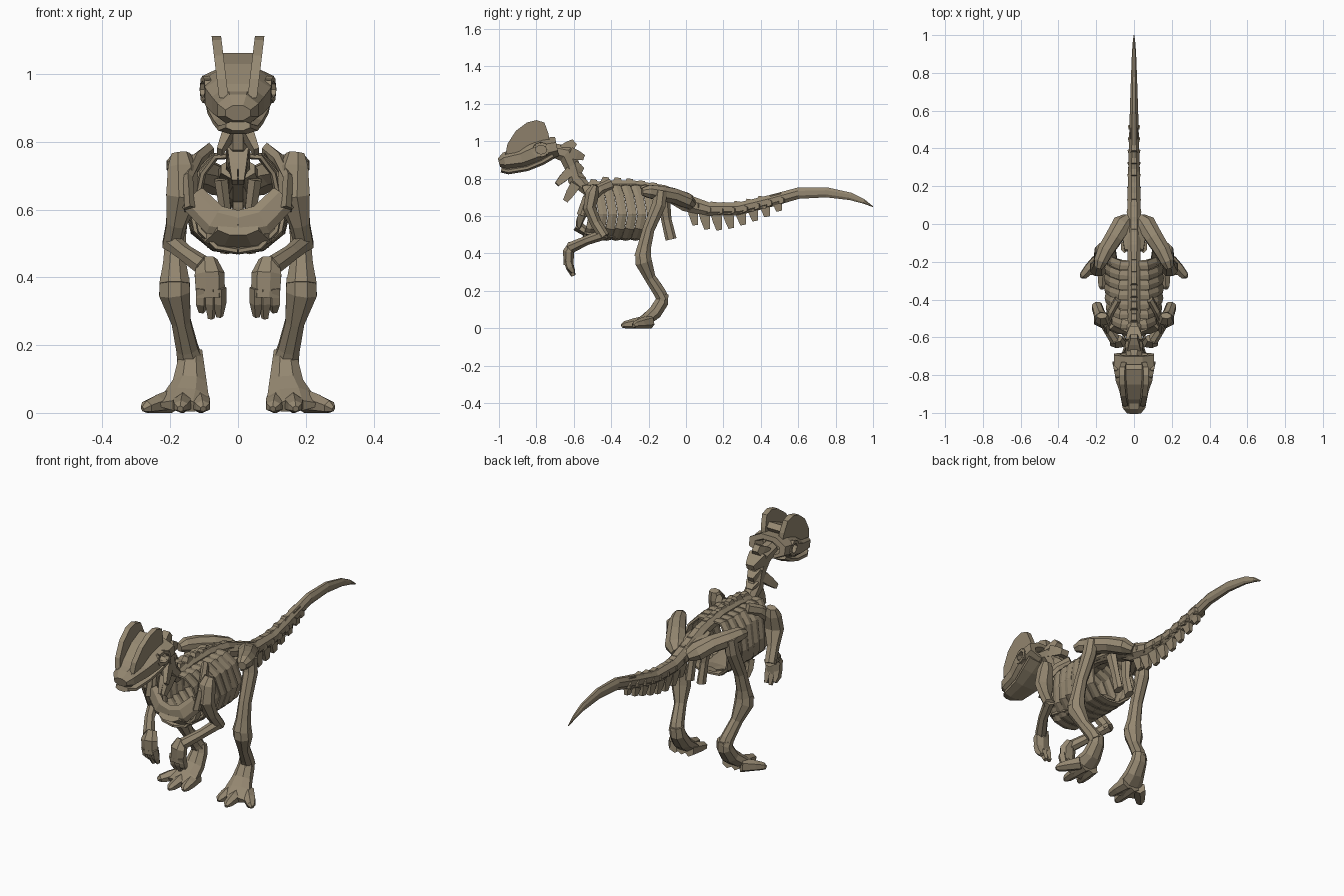
import bpy, bmesh, math
from mathutils import Vector

bone = bpy.data.materials.new("bone brown")
bone.diffuse_color = (0.30, 0.245, 0.165, 1)


def finish(name, bm, mirror=False):
    bmesh.ops.recalc_face_normals(bm, faces=bm.faces)
    me = bpy.data.meshes.new(name)
    bm.to_mesh(me)
    bm.free()
    me.materials.append(bone)
    ob = bpy.data.objects.new(name, me)
    bpy.context.collection.objects.link(ob)
    if mirror:
        ob.modifiers.new("mirror", 'MIRROR')
    return ob


def add_loft(bm, pts, n=8, ref=(1, 0, 0)):
    """Faceted tube; each station is x, y, z, half width along ref, half depth."""
    rings, ref = [], Vector(ref)
    k = 1 / math.cos(math.pi / n)
    for i, (x, y, z, w, h) in enumerate(pts):
        a, b = pts[max(i - 1, 0)], pts[min(i + 1, len(pts) - 1)]
        t = (Vector(b[:3]) - Vector(a[:3])).normalized()
        s = (ref - t * ref.dot(t)).normalized()
        u = t.cross(s)
        ring = []
        for j in range(n):
            an = math.tau * (j + 0.5) / n
            p = Vector((x, y, z)) + s * (w * k * math.cos(an)) + u * (h * k * math.sin(an))
            p.z = max(p.z, 0)
            ring.append(bm.verts.new(p))
        rings.append(ring)
    for r, q in zip(rings, rings[1:]):
        for j in range(n):
            bm.faces.new((r[j], r[(j + 1) % n], q[(j + 1) % n], q[j]))
    bm.faces.new(rings[0])
    bm.faces.new(rings[-1])


def loft(name, pts, n=8, ref=(1, 0, 0), mirror=True):
    bm = bmesh.new()
    add_loft(bm, pts, n, ref)
    return finish(name, bm, mirror)


def plate(name, prof, x0, lean, half, mirror):
    """Side profile (y, z) given thickness in x, leaning outwards with height."""
    bm = bmesh.new()
    sides = [[bm.verts.new((x0 + (z - 0.93) * lean + d, y, z)) for y, z in prof]
             for d in (-half, half)]
    for s in sides:
        bm.faces.new(s)
    for i in range(len(prof)):
        j = (i + 1) % len(prof)
        bm.faces.new((sides[0][i], sides[0][j], sides[1][j], sides[1][i]))
    return finish(name, bm, mirror)


def spikes(name, rows, mirror=False):
    """Tapered blocks: root y, z, tip y, z, half width, half length, x root, x tip."""
    bm = bmesh.new()
    for y, z, ty, tz, w, l, x0, x1 in rows:
        add_loft(bm, [(x0, y, z, w, l), ((x0 + x1) / 2, (y + ty) / 2, (z + tz) / 2, w * .8, l * .85),
                      (x1, ty, tz, w * .5, l * .5)], 4)
    return finish(name, bm, mirror)


def interp(table, y):
    for (a, za), (b, zb) in zip(table, table[1:]):
        if a <= y <= b:
            return za + (zb - za) * (y - a) / (b - a)
    return table[-1][1]


# Skull with eye sockets and a hollow back
skull = loft("skull", [(0, y, (b + t) / 2, w, (t - b) / 2) for y, b, t, w in (
    (-1.0, .862, .908, .037), (-.97, .846, .94, .06), (-.88, .85, .968, .077),
    (-.82, .868, 1.0, .097), (-.75, .90, 1.02, .107), (-.69, .92, 1.025, .106))], mirror=False)
bm = bmesh.new()
add_loft(bm, [(-.2, -.775, .955, .036, .026), (-.065, -.775, .955, .03, .022)], 8, (0, 1, 0))
add_loft(bm, [(.065, -.775, .955, .03, .022), (.2, -.775, .955, .036, .026)], 8, (0, 1, 0))
add_loft(bm, [(0, -.73, .965, .05, .025), (0, -.65, .97, .095, .042)])
cutter = finish("skull_cutter", bm)
cutter.hide_render = True
cutter.hide_set(True)
mod = skull.modifiers.new("sockets", 'BOOLEAN')
mod.operation, mod.object = 'DIFFERENCE', cutter
loft("lower_jaw", [(0, -.988, .848, .036, .015), (0, -.95, .84, .058, .017),
                   (0, -.85, .857, .072, .017), (0, -.77, .89, .09, .018),
                   (0, -.71, .925, .097, .018)], mirror=False)

# Twin head crests and the web between them
plate("head_crest", [(-.965, .93), (-.955, .985), (-.91, 1.055), (-.85, 1.10), (-.80, 1.113),
                     (-.757, 1.10), (-.735, 1.04), (-.725, .97)], .042, .12, .014, True)
plate("crest_web", [(-.975, .92), (-.93, .97), (-.85, 1.03), (-.77, 1.062), (-.745, 1.04),
                    (-.78, .98)], 0, 0, .045, False)
# Brow ridges around the sockets
bm = bmesh.new()
for k in range(8):
    a, b = (math.tau * q / 8 for q in (k, k + 1))
    add_loft(bm, [(.095 + .008 * math.cos(c), -.775 + .04 * math.cos(c), .955 + .032 * math.sin(c),
                   .01, .008) for c in (a, b)], 4)
finish("eye_ridge", bm, True)

# Neck, back and tail core
loft("spine", [(0, -.72, .955, .04, .035), (0, -.64, .935, .045, .05), (0, -.61, .87, .036, .042),
               (0, -.59, .80, .036, .044), (0, -.53, .745, .036, .036), (0, -.42, .76, .032, .03),
               (0, -.28, .76, .032, .03), (0, -.12, .73, .036, .036), (0, 0, .67, .037, .046),
               (0, .12, .637, .035, .036), (0, .28, .638, .031, .034), (0, .45, .68, .026, .032),
               (0, .60, .722, .022, .03), (0, .75, .727, .017, .027), (0, .88, .705, .012, .02),
               (0, .95, .678, .008, .012), (0, 1.0, .65, .002, .002)], mirror=False)

# Neck spines behind and neck ribs in front
spikes("neck_spine", [(-.65, .95, -.595, .997, .035, .035, 0, 0), (-.62, .94, -.545, .912, .045, .03, 0, 0),
                      (-.60, .87, -.55, .845, .035, .028, 0, 0), (-.58, .81, -.54, .79, .035, .028, 0, 0)])
spikes("neck_rib", [(-.62, .84, -.69, .77, .016, .026, .02, .055),
                    (-.59, .77, -.645, .68, .016, .028, .015, .01)], True)

# Spines along the back, and chevrons under the tail
top = [(-.52, .79), (-.42, .81), (-.3, .80), (-.15, .775), (0, .722), (.1, .679), (.2, .672),
       (.3, .681), (.45, .717), (.6, .75)]
spikes("back_spine", [(y, interp(top, y) - .06, y + .008, interp(top, y + .008), .026, .032, 0, 0)
                      for y in (-.50 + .064 * i for i in range(15))])
low = [(.03, .57), (.07, .532), (.2, .523), (.3, .55), (.42, .59), (.55, .65)]
spikes("tail_chevron", [(y, interp(low, y) + .10, y + .02, interp(low, y + .02), .018, .03, 0, 0)
                        for y in (.03 + .064 * i for i in range(8))])
spikes("tail_side_process", [(y, interp(top, y) - .045, y + .02, interp(top, y) - .045,
                              .014, .02, .015, .036 - .02 * y) for y in (.05 + .065 * i for i in range(8))], True)

# Rib cage
bm = bmesh.new()
for i in range(7):
    y = -.53 + .052 * i
    s = (.86, .96, 1, 1.02, 1.02, 1, .94)[i]
    add_loft(bm, [(x * s, y + .035 * math.sin((.755 - z) * 11.4), z, .0245, .009)
                  for x, z in ((.012, .76), (.075, .757), (.12, .71), (.145, .61),
                               (.128, .535), (.07, .487), (0, .478))], 6, (0, 1, 0))
finish("rib", bm, True)
loft("breastbone", [(0, -.585, .55, .06, .03), (0, -.53, .513, .10, .025), (0, -.42, .494, .09, .016),
                    (0, -.27, .488, .07, .011), (0, -.2, .50, .04, .01)], mirror=False)
loft("collar_plate", [(0, -.575, .555, .012, .036), (.07, -.57, .57, .013, .04),
                      (.135, -.54, .635, .016, .036)], 6, (0, 1, 0))
loft("shoulder_blade", [(.142, -.545, .60, .016, .035), (.148, -.52, .69, .015, .03),
                        (.12, -.46, .745, .016, .024), (.085, -.40, .77, .016, .026)], 6)

# Arms
loft("upper_arm", [(.17, -.485, .765, .026, .016), (.167, -.50, .725, .04, .034),
                   (.162, -.515, .64, .05, .032), (.182, -.48, .56, .029, .028),
                   (.197, -.435, .49, .027, .026)], 7)
loft("forearm", [(.198, -.43, .505, .026, .027), (.155, -.53, .47, .023, .023),
                 (.098, -.618, .43, .027, .028)], 7)
loft("hand", [(.092, -.605, .45, .028, .022), (.086, -.628, .41, .042, .028),
              (.083, -.628, .34, .04, .024)], 7)
for i, x in enumerate((.055, .08, .107)):
    loft("finger", [(x, -.632, .37, .017, .02), (x, -.62, .325, .017, .019),
                    (x, -.602, (.285, .28, .30)[i], .009, .01)], 5)

# Hips
loft("hip_blade", [(.03, .03, .665, .03, .025), (.06, 0, .685, .052, .04), (.105, -.07, .71, .046, .04),
                   (.15, -.14, .722, .042, .04), (.178, -.2, .732, .035, .034), (.188, -.235, .73, .02, .02)])
loft("sacrum", [(0, -.14, .72, .05, .03), (0, -.04, .69, .065, .035), (0, .035, .66, .05, .035)], mirror=False)
loft("lower_hip_bone", [(.05, -.12, .69, .02, .03), (.035, -.105, .58, .016, .024),
                        (.035, -.08, .475, .018, .026)], 6)

# Legs
loft("thigh_bone", [(.17, -.135, .735, .03, .034), (.175, -.145, .66, .034, .037),
                    (.183, -.20, .53, .03, .032), (.187, -.222, .44, .034, .036),
                    (.187, -.232, .38, .045, .045)])
loft("shin_bone", [(.187, -.23, .40, .043, .04), (.187, -.227, .355, .046, .045),
                   (.168, -.192, .27, .028, .03), (.15, -.14, .19, .032, .033),
                   (.142, -.123, .155, .038, .032)])
loft("foot_bone", [(.14, -.122, .185, .034, .028), (.14, -.13, .14, .04, .036),
                   (.142, -.165, .085, .05, .036), (.152, -.215, .045, .066, .032),
                   (.162, -.275, .02, .07, .016)])
for x0, x1, y1 in ((.115, .103, -.315), (.16, .17, -.345), (.195, .282, -.28)):
    loft("toe", [(x0, -.19, .035, .028, .032), ((x0 + x1) / 2, (y1 - .2) / 2, .026, .027, .025),
                 (x1 * .85 + x0 * .15, y1 * .85 - .035, .018, .02, .017), (x1, y1, .012, .008, .008)], 6)
